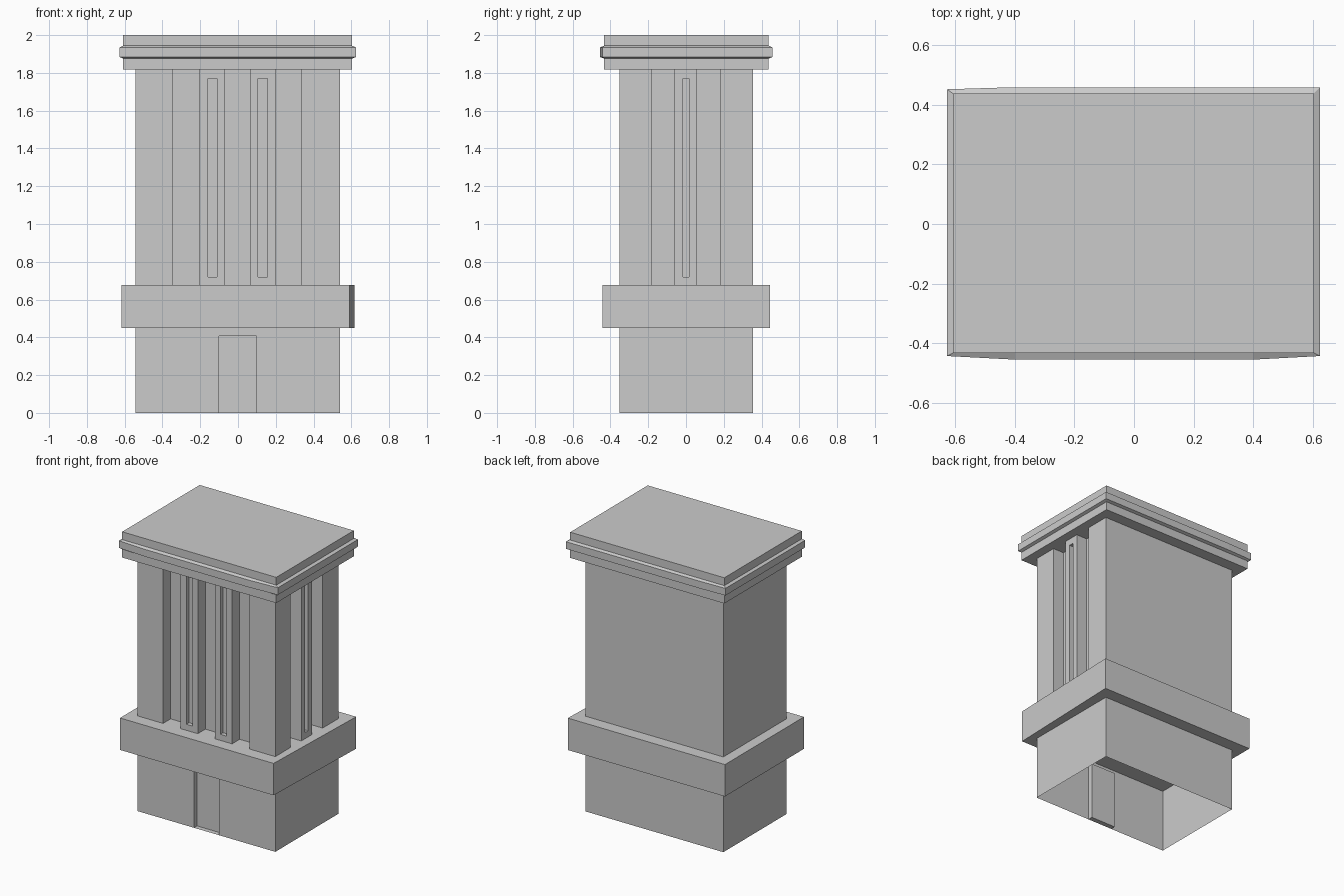
import bpy, bmesh
from mathutils import Vector

if "Cube" in bpy.data.objects:
    bpy.data.objects.remove(bpy.data.objects["Cube"])


def finish(bm, name):
    bm.normal_update()
    me = bpy.data.meshes.new(name)
    bm.to_mesh(me)
    bm.free()
    ob = bpy.data.objects.new(name, me)
    bpy.context.collection.objects.link(ob)
    return ob


def loft(layers, caps):
    """Skin counter-clockwise outlines stacked as (outline, z)."""
    bm = bmesh.new()
    rings = [[bm.verts.new((x, y, z)) for x, y in pts] for pts, z in layers]
    n = len(rings[0])
    for a, b in zip(rings, rings[1:]):
        for i in range(n):
            j = (i + 1) % n
            bm.faces.new((a[i], a[j], b[j], b[i]))
    if caps:
        bm.faces.new(rings[0][::-1])
        bm.faces.new(rings[-1])
    bm.normal_update()
    return bm


def recess(bm, normal, lo, hi, z0, z1, depth):
    """Cut a rectangle into the wall facing `normal` and push it inward."""
    normal = Vector(normal)
    axis = 0 if abs(normal.y) > 0.5 else 1
    mid, zmid = (lo + hi) / 2, (z0 + z1) / 2

    def target():
        hits = []
        for f in bm.faces:
            a = [v.co[axis] for v in f.verts]
            z = [v.co.z for v in f.verts]
            if f.normal.dot(normal) > 0.99 and min(a) < mid < max(a) and min(z) < zmid < max(z):
                hits.append(f)
        return max(hits, key=lambda f: f.calc_center_median().dot(normal))

    for ax, pos in ((axis, lo), (axis, hi), (2, z0), (2, z1)):
        f = target()
        co, no = Vector(), Vector()
        co[ax], no[ax] = pos, 1
        bmesh.ops.bisect_plane(bm, geom=[f] + list(f.edges) + list(f.verts),
                               plane_co=co, plane_no=no, dist=1e-5)
        bm.normal_update()
    bmesh.ops.inset_individual(bm, faces=[target()], thickness=0, depth=-depth)
    bm.normal_update()


FRONT, RIGHT = (0, -1, 0), (1, 0, 0)
BELT_LOW, BELT_TOP, CORNICE_LOW = 0.45, 0.677, 1.817
plan = [(-0.543, -0.352), (0.54, -0.352), (0.54, 0.356), (-0.543, 0.356)]

# Ground floor: open underneath, with a doorway
bm = loft([(plan, 0), (plan, BELT_LOW)], caps=False)
recess(bm, FRONT, -0.1, 0.097, 0, 0.407, 0.035)
finish(bm, "ground_floor")

# Belt course, its right side slightly skewed
belt = [(-0.618, -0.443), (0.59, -0.443), (0.618, 0.445), (-0.618, 0.445)]
finish(loft([(belt, BELT_LOW), (belt, BELT_TOP)], caps=True), "belt_course")

# Upper shaft: tall grooves leave piers, each pier has a slot window
bm = loft([(plan, BELT_TOP), (plan, CORNICE_LOW)], caps=False)
for lo, hi in ((-0.343, -0.204), (-0.07, 0.064), (0.2, 0.335)):
    recess(bm, FRONT, lo, hi, BELT_TOP, CORNICE_LOW, 0.085)
for lo, hi in ((-0.18, -0.06), (0.058, 0.18)):
    recess(bm, RIGHT, lo, hi, BELT_TOP, CORNICE_LOW, 0.085)
for lo, hi in ((-0.16, -0.112), (0.107, 0.157)):
    recess(bm, FRONT, lo, hi, 0.72, 1.77, 0.03)
recess(bm, RIGHT, -0.017, 0.017, 0.72, 1.77, 0.03)
finish(bm, "upper_shaft")

# Cornice and flat roof with a projecting lip
lip = [(-0.627, -0.443), (-0.4, -0.455), (0.4, -0.455), (0.624, -0.443),
       (0.624, 0.458), (-0.43, 0.458), (-0.627, 0.452)]
slab = [(min(max(x, -0.608), 0.604), min(max(y, -0.433), 0.438)) for x, y in lip]
finish(loft([(slab, CORNICE_LOW), (slab, 1.876), (lip, 1.884), (lip, 1.935),
             (slab, 1.944), (slab, 2.0)], caps=True), "cornice_roof")
